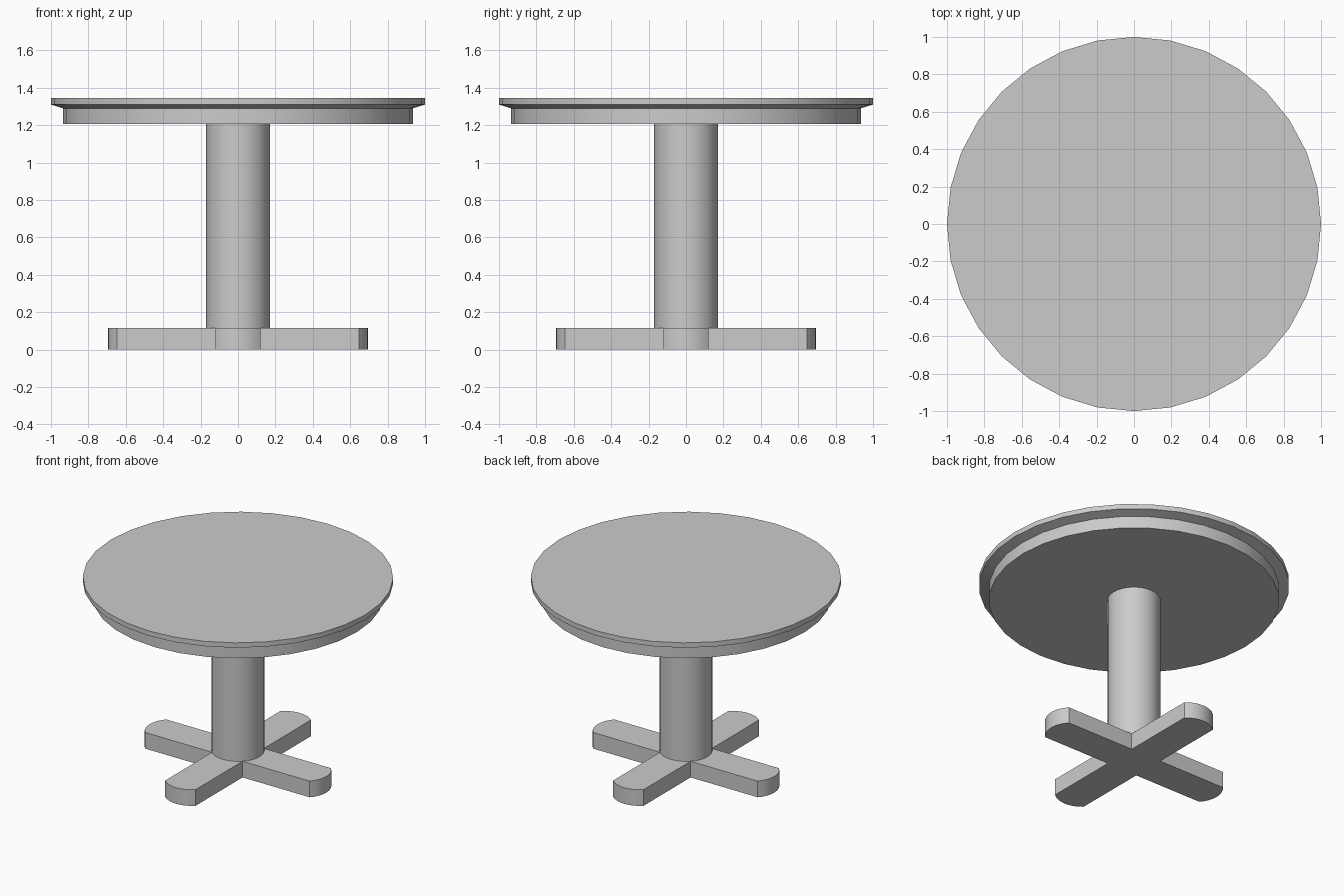
import bpy, bmesh
from math import sin, cos, pi, radians, asin

if "Cube" in bpy.data.objects:
    bpy.data.objects.remove(bpy.data.objects["Cube"])


def make_object(name, bm):
    bmesh.ops.recalc_face_normals(bm, faces=bm.faces[:])
    mesh = bpy.data.meshes.new(name)
    bm.to_mesh(mesh)
    bm.free()
    obj = bpy.data.objects.new(name, mesh)
    bpy.context.collection.objects.link(obj)
    bpy.ops.object.select_all(action='DESELECT')
    obj.select_set(True)
    bpy.context.view_layer.objects.active = obj
    bpy.ops.object.shade_smooth_by_angle(angle=radians(15))
    return obj


def lathe(name, profile, sides=32):
    """Stack rings of (radius, z) into a capped solid."""
    bm = bmesh.new()
    rings = [[bm.verts.new((r * cos(2 * pi * i / sides), r * sin(2 * pi * i / sides), z))
              for i in range(sides)] for r, z in profile]
    for a, b in zip(rings, rings[1:]):
        for i in range(sides):
            j = (i + 1) % sides
            bm.faces.new((a[i], a[j], b[j], b[i]))
    bm.faces.new(rings[0])
    bm.faces.new(rings[-1])
    return make_object(name, bm)


def cross_base(name, half_width, shoulder, tip, height, steps=8):
    """Four-armed foot with arc-shaped ends, extruded upwards."""
    sag = tip - shoulder
    radius = (half_width ** 2 + sag ** 2) / (2 * sag)
    sweep = asin(half_width / radius)
    arm = [(tip - radius + radius * cos(t), radius * sin(t))
           for t in (sweep * (2 * i / steps - 1) for i in range(steps + 1))]
    arm.append((half_width, half_width))
    bm = bmesh.new()
    outline = []
    for k in range(4):
        c, s = (1, 0, -1, 0)[k], (0, 1, 0, -1)[k]
        outline += [bm.verts.new((x * c - y * s, x * s + y * c, 0)) for x, y in arm]
    face = bm.faces.new(outline)
    grown = bmesh.ops.extrude_face_region(bm, geom=[face], use_keep_orig=True)
    top = [g for g in grown['geom'] if isinstance(g, bmesh.types.BMVert)]
    bmesh.ops.translate(bm, verts=top, vec=(0, 0, height))
    return make_object(name, bm)


# Round top with bevelled underside and apron
lathe("table_top", [(0.935, 1.205), (0.935, 1.29), (1.0, 1.31), (1.0, 1.345)])
# Central column
lathe("column", [(0.17, 0.115), (0.17, 1.205)])
# Cross-shaped foot
cross_base("cross_foot", 0.12, 0.648, 0.695, 0.115)
